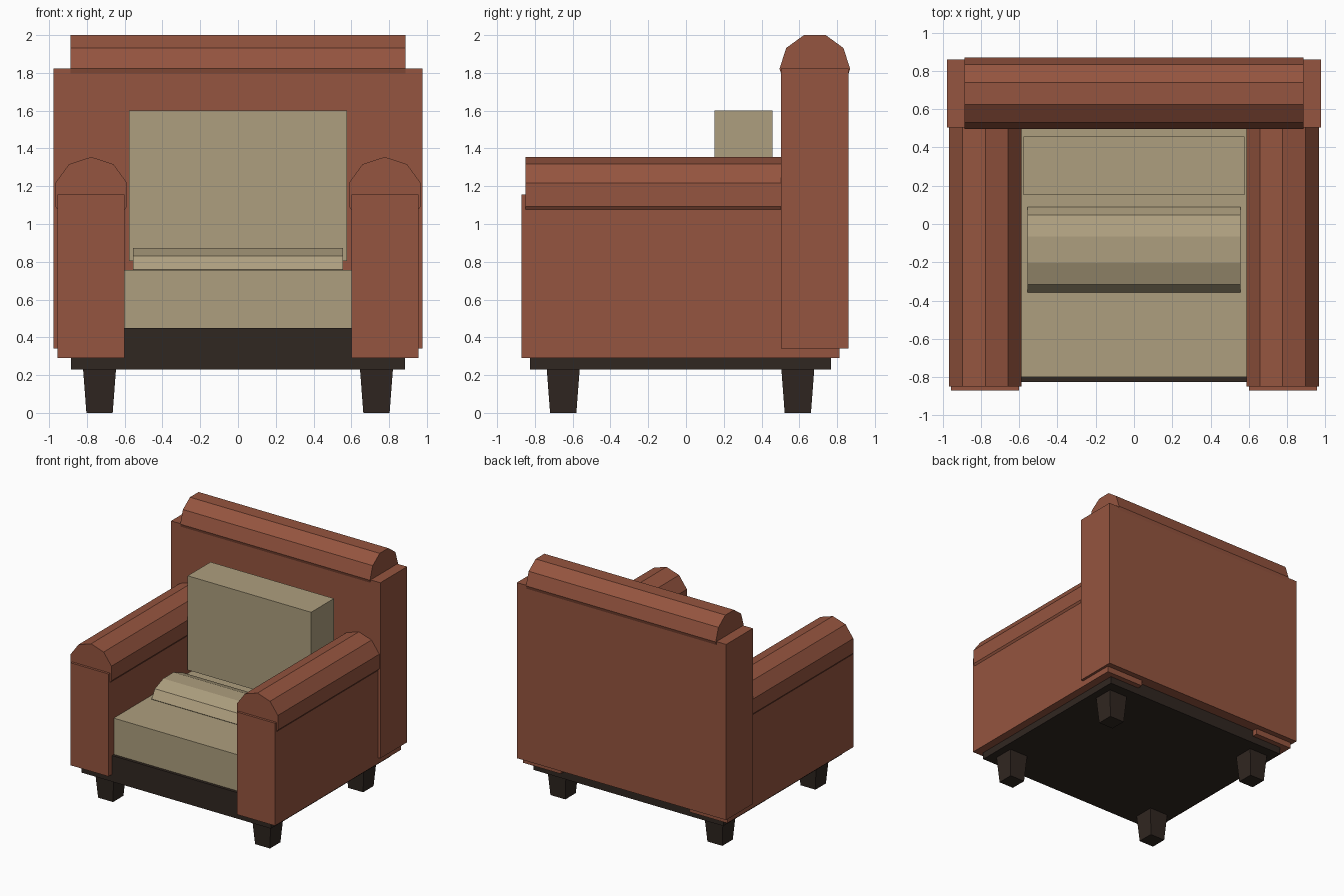
import bpy, bmesh
from math import sin, cos, pi

if "Cube" in bpy.data.objects:
    bpy.data.objects.remove(bpy.data.objects["Cube"])


def material(name, rgb):
    m = bpy.data.materials.new(name)
    m.diffuse_color = (*rgb, 1)
    m.use_nodes = True
    m.node_tree.nodes["Principled BSDF"].inputs["Base Color"].default_value = m.diffuse_color
    return m


LEATHER = material("leather", (0.30, 0.09, 0.05))
FABRIC = material("fabric", (0.42, 0.345, 0.21))
WOOD = material("dark_wood", (0.03, 0.02, 0.015))


def finish(name, bm, mat):
    bmesh.ops.recalc_face_normals(bm, faces=bm.faces)
    me = bpy.data.meshes.new(name)
    bm.to_mesh(me)
    bm.free()
    me.materials.append(mat)
    ob = bpy.data.objects.new(name, me)
    bpy.context.collection.objects.link(ob)
    return ob


def box(name, xr, yr, zr, mat, bottom_scale=1.0):
    """Box from ranges; the bottom face can be shrunk for a taper."""
    bm = bmesh.new()
    bmesh.ops.create_cube(bm, size=1)
    for v in bm.verts:
        k = bottom_scale if v.co.z < 0 else 1.0
        v.co.x *= k
        v.co.y *= k
        for i, (a, b) in enumerate((xr, yr, zr)):
            v.co[i] = (a + b) / 2 + v.co[i] * (b - a)
    return finish(name, bm, mat)


def roll(name, axis, span, centre, radii, start, mat):
    """Ten-sided bolster along x or y; centre and radii are (side, z)."""
    bm = bmesh.new()
    rings = []
    for t in span:
        ring = []
        for i in range(10):
            a = start + i * pi / 5
            s, z = centre[0] + radii[0] * cos(a), centre[1] + radii[1] * sin(a)
            ring.append(bm.verts.new((t, s, z) if axis == "x" else (s, t, z)))
        rings.append(ring)
        bm.faces.new(ring)
    for i in range(10):
        j = (i + 1) % 10
        bm.faces.new((rings[0][i], rings[0][j], rings[1][j], rings[1][i]))
    return finish(name, bm, mat)


# Wooden base and backrest
box("base", (-0.885, 0.885), (-0.825, 0.767), (0.23, 0.45), WOOD)
box("backrest", (-0.977, 0.977), (0.503, 0.86), (0.34, 1.822), LEATHER)
roll("backrest_roll", "x", (-0.886, 0.886), (0.682, 1.822), (0.187, 0.187), 0, LEATHER)

# Cushions
box("seat_cushion", (-0.61, 0.61), (-0.80, 0.52), (0.44, 0.756), FABRIC)
box("back_cushion", (-0.576, 0.576), (0.152, 0.457), (0.805, 1.6), FABRIC)
roll("seat_roll", "x", (-0.556, 0.556), (-0.134, 0.76), (0.224, 0.12), 0, FABRIC)

# Arms and tapered legs on both sides
for side, s in (("left", -1), ("right", 1)):
    box(side + "_arm", sorted((s * 0.6, s * 0.955)), (-0.87, 0.813), (0.29, 1.155), LEATHER)
    roll(side + "_arm_roll", "y", (-0.85, 0.55), (s * 0.777, 1.155), (0.2, 0.2), pi / 2, LEATHER)
    for end, y in (("front", -0.65), ("rear", 0.592)):
        box(f"{side}_{end}_leg", (s * 0.733 - 0.087, s * 0.733 + 0.087),
            (y - 0.087, y + 0.087), (0, 0.23), WOOD, 0.8)
